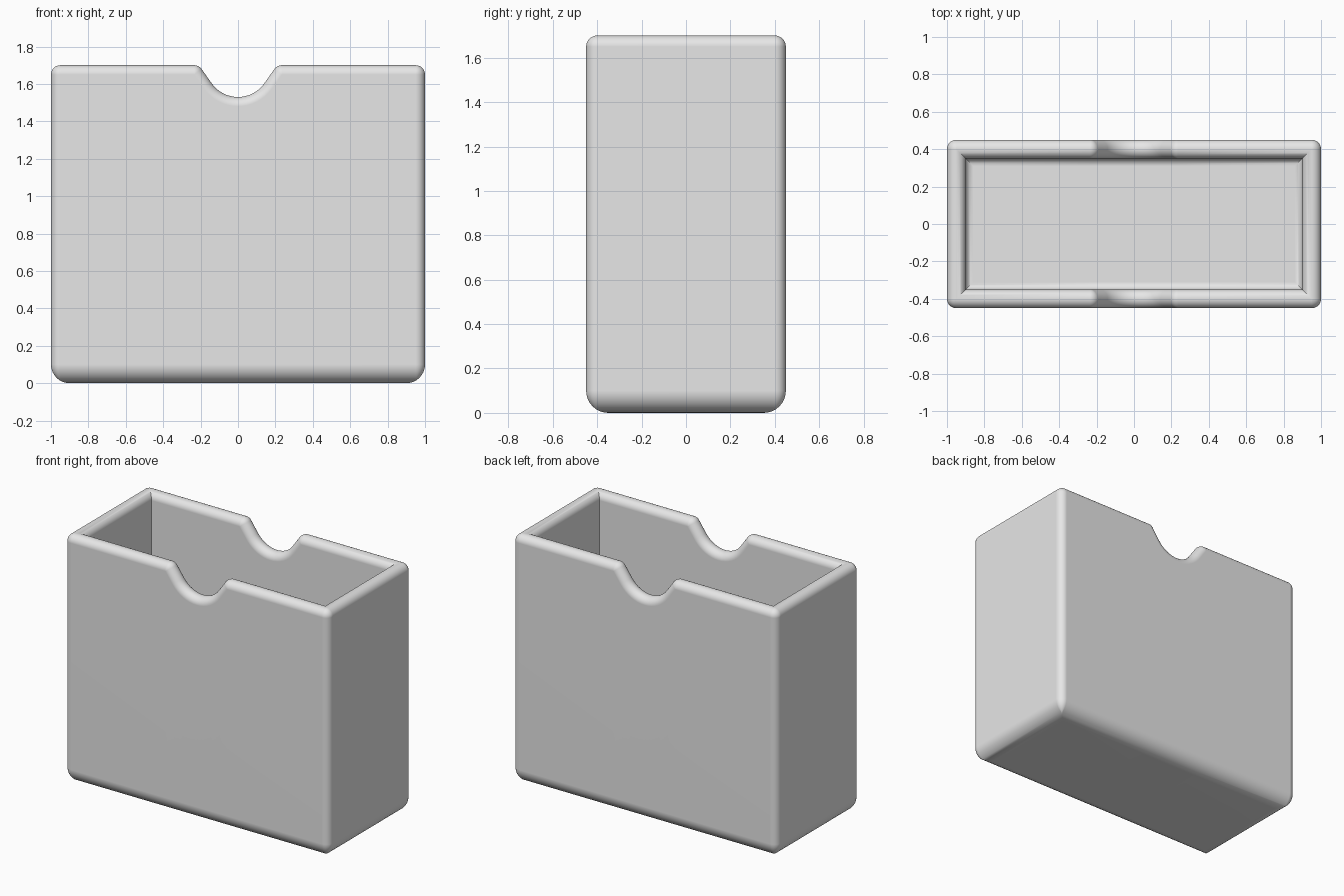
import bpy, bmesh, math
from mathutils import Vector

cube = bpy.data.objects.get("Cube")
if cube:
    bpy.data.objects.remove(cube, do_unlink=True)

HX, HY, TOP = 1.0, 0.45, 1.70      # half width, half depth, height
R = 0.05                           # rim radius, half the wall thickness
BASE_R, FILLET, FLOOR = 0.10, 0.04, 0.10
LIP_X, NOTCH_R, NOTCH_Z, TILT = 0.235, 0.172, 1.53, math.radians(55)
UP = Vector((0, 0, 1))
SEG = 8

# Stations round the wall's centre line: (centre, outward, mitre, rim normal)
stations = []


def notch_station(x, z, angle):
    out = Vector((0, -1, 0))
    normal = Vector((math.sin(angle), 0, math.cos(angle)))
    stations.append((Vector((x, R - HY, z)), out, out, normal))


def corner(sy, start):
    for i in range(SEG + 1):
        a = start + math.pi / 2 * i / SEG
        out = Vector((math.cos(a), math.sin(a), 0))
        centre = Vector((HX - R, sy * (HY - R), TOP - R))
        stations.append((centre, out, Vector((1, sy, 0)), UP))


# Thumb notch: rounded lip, sloping side, round bottom, then the far lip
for i in range(SEG + 1):
    notch_station(-LIP_X, TOP - R, TILT * i / SEG)
for i in range(2 * SEG + 1):
    a = TILT * (1 - i / SEG)
    notch_station(-(NOTCH_R + R) * math.sin(a),
                  NOTCH_Z + NOTCH_R - (NOTCH_R + R) * math.cos(a), a)
for i in range(SEG + 1):
    notch_station(LIP_X, TOP - R, -TILT * (1 - i / SEG))
corner(-1, -math.pi / 2)
corner(1, 0)

# The other half is the same, turned half a circle
turn = Vector((-1, -1, 1))
stations += [tuple(v * turn for v in s) for s in stations]


def plan(s, offset):
    """Point at a sideways offset from the wall's centre line."""
    return s[0] + (s[1] if offset >= 0 else s[2]) * offset


def level_ring(offset, z):
    return [Vector((*plan(s, offset).xy, z)) for s in stations]


# Rings from the underside, up the outside, over the rim, down to the floor
quarter = [math.pi / 2 * i / SEG for i in range(SEG + 1)]
rings = [level_ring(R - BASE_R * (1 - math.sin(a)), BASE_R * (1 - math.cos(a)))
         for a in quarter]
for i in range(2 * SEG + 1):
    a = math.pi * i / (2 * SEG)
    rings.append([plan(s, R * math.cos(a)) + s[3] * R * math.sin(a)
                  for s in stations])
rings += [level_ring(-R - FILLET * (1 - math.cos(a)),
                     FLOOR + FILLET * (1 - math.sin(a))) for a in quarter]

bm = bmesh.new()
loops = [[bm.verts.new(p) for p in ring] for ring in rings]
n = len(stations)
for low, high in zip(loops, loops[1:]):
    for i in range(n):
        j = (i + 1) % n
        bm.faces.new((low[i], low[j], high[j], high[i]))
bm.faces.new(loops[0][::-1])
bm.faces.new(loops[-1])
bmesh.ops.remove_doubles(bm, verts=bm.verts, dist=0.0001)
bmesh.ops.dissolve_degenerate(bm, edges=bm.edges, dist=0.0001)
bmesh.ops.recalc_face_normals(bm, faces=bm.faces)

mesh = bpy.data.meshes.new("open_box")
bm.to_mesh(mesh)
bm.free()
box = bpy.data.objects.new("open_box", mesh)
bpy.context.collection.objects.link(box)

# Plain grey material
grey = bpy.data.materials.new("light_grey")
grey.use_nodes = True
colour = (0.8, 0.8, 0.8, 1)
grey.diffuse_color = colour
grey.node_tree.nodes["Principled BSDF"].inputs["Base Color"].default_value = colour
mesh.materials.append(grey)

# Smooth bends, sharp inner corners, flat walls
bpy.ops.object.select_all(action='DESELECT')
box.select_set(True)
bpy.context.view_layer.objects.active = box
bpy.ops.object.shade_smooth_by_angle(angle=math.radians(35))
flat = box.modifiers.new("flat_walls", 'WEIGHTED_NORMAL')
flat.keep_sharp = True
